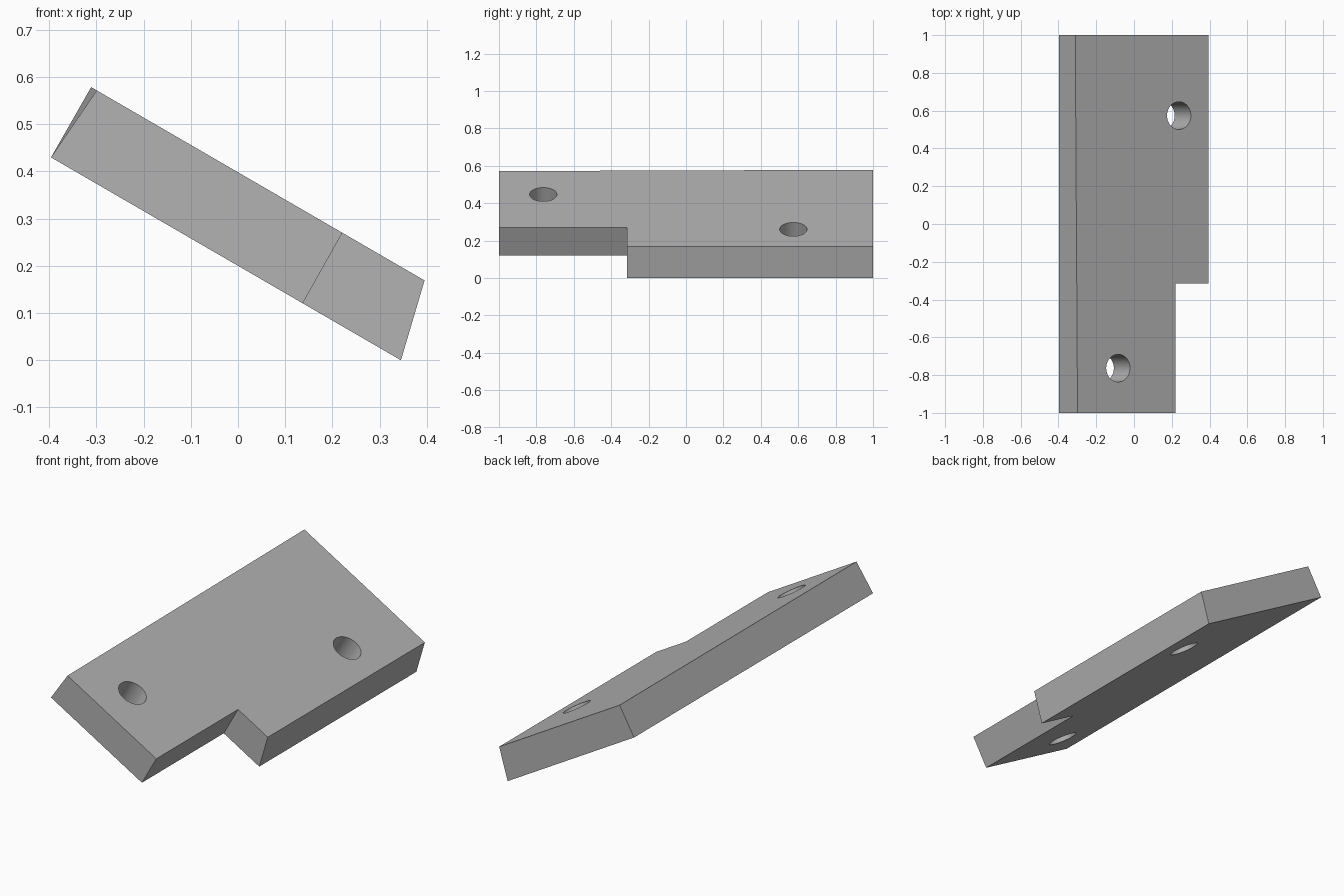
import bpy, bmesh, math
from mathutils import Vector

if "Cube" in bpy.data.objects:
    bpy.data.objects.remove(bpy.data.objects["Cube"])

grey = bpy.data.materials.new("plain grey")
grey.use_nodes = True
color = (0.45, 0.45, 0.45, 1)
grey.diffuse_color = color
grey.node_tree.nodes["Principled BSDF"].inputs["Base Color"].default_value = color

TILT = math.radians(30.1)
NORMAL = Vector((math.sin(TILT), 0, math.cos(TILT)))


def top_z(x):
    return 0.398 - x * math.tan(TILT)


def bottom_z(x):
    return 0.2 - x * math.tan(TILT)


# Outline corners: y, top x, bottom x
outline = [(-1, -0.299, -0.396), (-1, 0.221, 0.137), (-0.315, 0.221, 0.137),
           (-0.315, 0.395, 0.345), (1, 0.395, 0.345), (1, -0.311, -0.396)]

# Tilted notched plate
bm = bmesh.new()
top = [bm.verts.new((t, y, top_z(t))) for y, t, b in outline]
bottom = [bm.verts.new((b, y, bottom_z(b))) for y, t, b in outline]
bm.faces.new(top)
bm.faces.new(bottom[::-1])
for i in range(len(outline)):
    j = (i + 1) % len(outline)
    bm.faces.new((top[i], bottom[i], bottom[j], top[j]))
bmesh.ops.recalc_face_normals(bm, faces=bm.faces)
mesh = bpy.data.meshes.new("notched_plate")
bm.to_mesh(mesh)
bm.free()
plate = bpy.data.objects.new("notched_plate", mesh)
bpy.context.collection.objects.link(plate)
mesh.materials.append(grey)

# Bolt holes square to the plate
for name, x, y in (("front_hole_cutter", -0.084, -0.763), ("back_hole_cutter", 0.238, 0.574)):
    bpy.ops.mesh.primitive_cylinder_add(vertices=64, radius=0.073, depth=0.8,
                                        location=(x, y, top_z(x)), rotation=(0, TILT, 0))
    cutter = bpy.context.object
    cutter.name = name
    cutter.data.materials.append(grey)
    cutter.hide_render = True
    cutter.hide_set(True)
    cut = plate.modifiers.new(name, "BOOLEAN")
    cut.operation = "DIFFERENCE"
    cut.solver = "EXACT"
    cut.object = cutter

# Apply the cuts, remove the cutters, smooth the hole walls
bpy.ops.object.select_all(action="DESELECT")
plate.select_set(True)
bpy.context.view_layer.objects.active = plate
for mod in list(plate.modifiers):
    cutter = mod.object
    bpy.ops.object.modifier_apply(modifier=mod.name)
    bpy.data.objects.remove(cutter)
bpy.ops.object.shade_smooth_by_angle(angle=math.radians(15))
